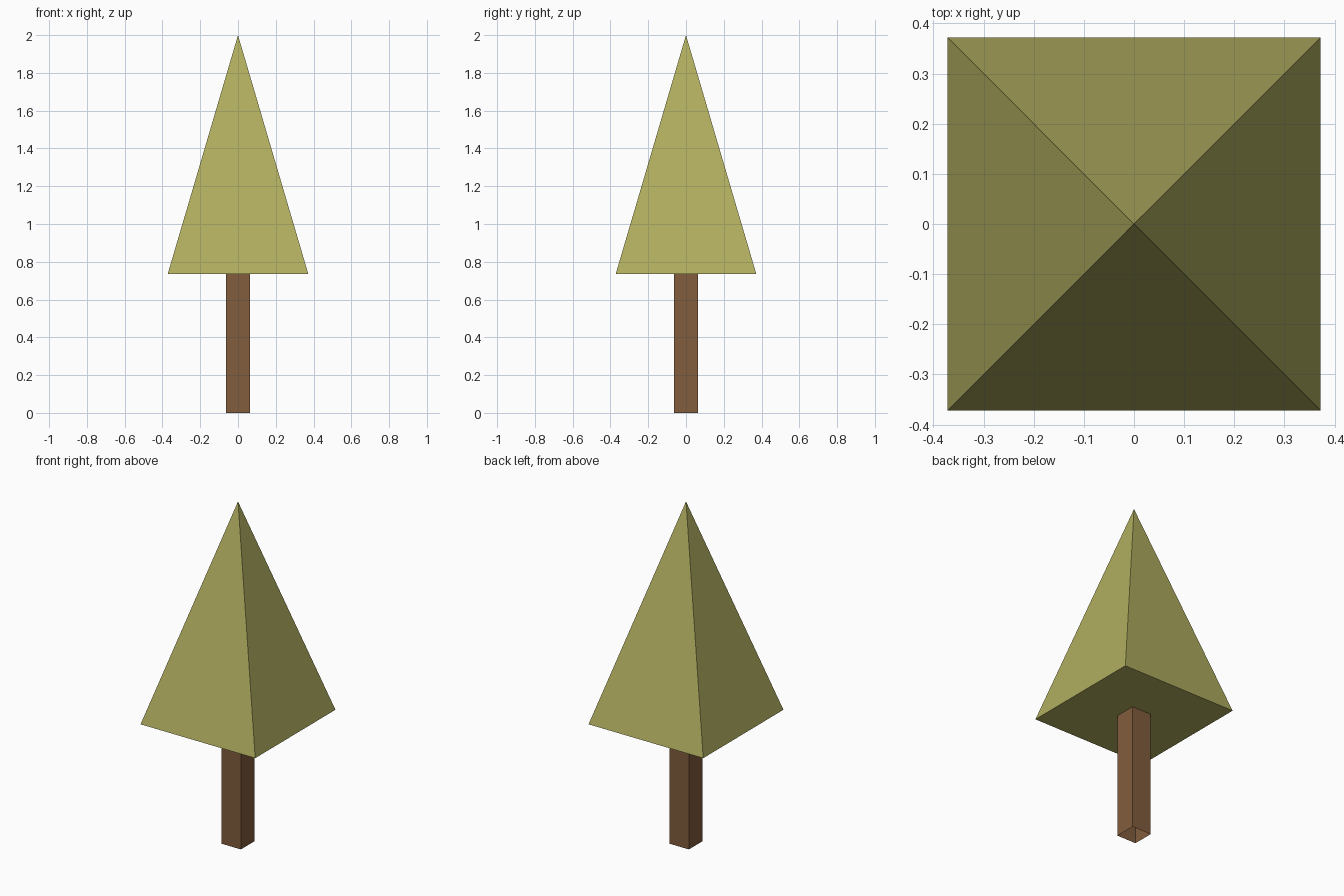
import bpy, bmesh
from mathutils import Matrix

if "Cube" in bpy.data.objects:
    bpy.data.objects.remove(bpy.data.objects["Cube"])

BASE_Z, TOP_Z = 0.736, 2.0


def material(name, srgb):
    lin = [((c / 255 + 0.055) / 1.055) ** 2.4 for c in srgb]
    m = bpy.data.materials.new(name)
    m.diffuse_color = (*lin, 1)
    m.use_nodes = True
    m.node_tree.nodes["Principled BSDF"].inputs["Base Color"].default_value = m.diffuse_color
    return m


def make_object(name, bm, mat):
    bmesh.ops.recalc_face_normals(bm, faces=bm.faces)
    mesh = bpy.data.meshes.new(name)
    bm.to_mesh(mesh)
    bm.free()
    mesh.materials.append(mat)
    bpy.context.collection.objects.link(bpy.data.objects.new(name, mesh))


# Trunk: square post, open at both ends
bm = bmesh.new()
bmesh.ops.create_cube(bm, size=1, matrix=Matrix.Translation((0, 0, BASE_Z / 2))
                      @ Matrix.Diagonal((0.125, 0.125, BASE_Z, 1)))
bm.normal_update()
caps = [f for f in bm.faces if abs(f.normal.z) > 0.9]
bmesh.ops.delete(bm, geom=caps, context='FACES_ONLY')
make_object("trunk", bm, material("bark brown", (129, 93, 60)))

# Foliage: four-sided pyramid with a closed base
bm = bmesh.new()
half = 0.372
base = [bm.verts.new((x, y, BASE_Z)) for x, y in
        ((-half, -half), (half, -half), (half, half), (-half, half))]
tip = bm.verts.new((0, 0, TOP_Z))
bm.faces.new(base)
for i in range(4):
    bm.faces.new((base[i], base[(i + 1) % 4], tip))
make_object("foliage", bm, material("olive green", (176, 174, 95)))
